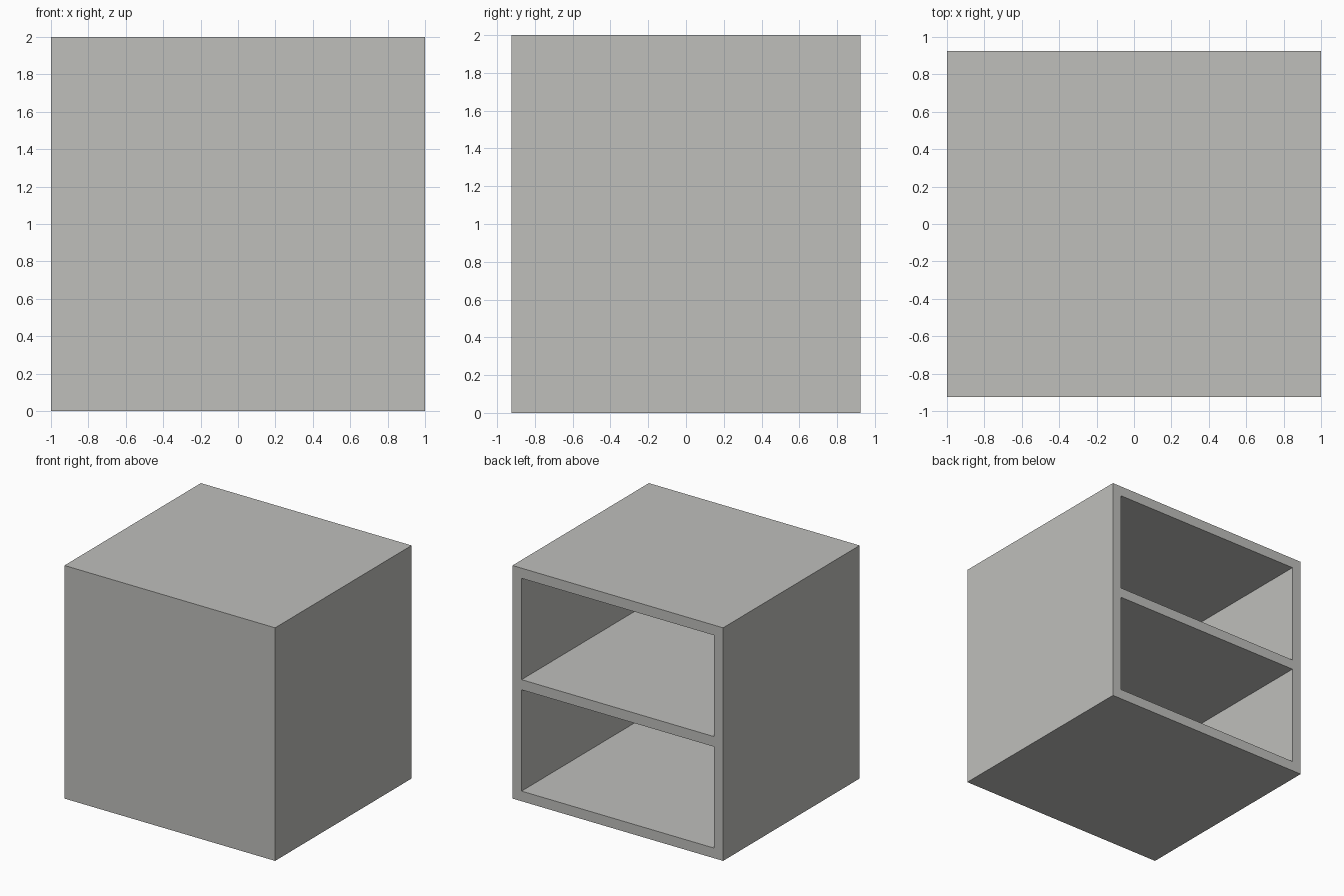
import bpy, bmesh
from mathutils import Vector

if "Cube" in bpy.data.objects:
    bpy.data.objects.remove(bpy.data.objects["Cube"])

W, D, H, T = 2.0, 1.85, 2.0, 0.087   # width, depth, height, board thickness
OPEN_H = (H - 3 * T) / 2             # height of each compartment

# Solid cabinet block standing on the floor
bm = bmesh.new()
bmesh.ops.create_cube(bm, size=1)
bmesh.ops.scale(bm, vec=(W, D, H), verts=bm.verts)
bmesh.ops.translate(bm, vec=(0, 0, H / 2), verts=bm.verts)

# Cut lines for the side boards, top, bottom and middle shelf
cuts = [((x, 0, 0), (1, 0, 0)) for x in (-W / 2 + T, W / 2 - T)]
cuts += [((0, 0, z), (0, 0, 1)) for z in (T, T + OPEN_H, 2 * T + OPEN_H, H - T)]
for co, no in cuts:
    bmesh.ops.bisect_plane(bm, geom=bm.verts[:] + bm.edges[:] + bm.faces[:],
                           plane_co=co, plane_no=no)

# Push the two rear openings in, leaving the front board
bm.normal_update()
openings = [f for f in bm.faces
            if f.normal.y > 0.9 and abs(f.calc_center_median().x) < 0.1
            and f.calc_area() > 1]
for f in bmesh.ops.extrude_discrete_faces(bm, faces=openings)["faces"]:
    bmesh.ops.translate(bm, vec=Vector((0, T - D, 0)), verts=f.verts)

# Merge the flat outer sides back into single faces
outer = [e for e in bm.edges if len(e.link_faces) == 2
         and e.calc_face_angle(1) < 0.01
         and abs(e.link_faces[0].normal.y) < 0.9]
bmesh.ops.dissolve_edges(bm, edges=outer, use_verts=False)
bmesh.ops.recalc_face_normals(bm, faces=bm.faces)

mesh = bpy.data.meshes.new("cabinet")
bm.to_mesh(mesh)
bm.free()
cabinet = bpy.data.objects.new("cabinet", mesh)
bpy.context.collection.objects.link(cabinet)

# Warm light grey board
grey = bpy.data.materials.new("light_grey")
grey.diffuse_color = (0.52, 0.52, 0.5, 1)
grey.use_nodes = True
grey.node_tree.nodes["Principled BSDF"].inputs["Base Color"].default_value = grey.diffuse_color
mesh.materials.append(grey)
